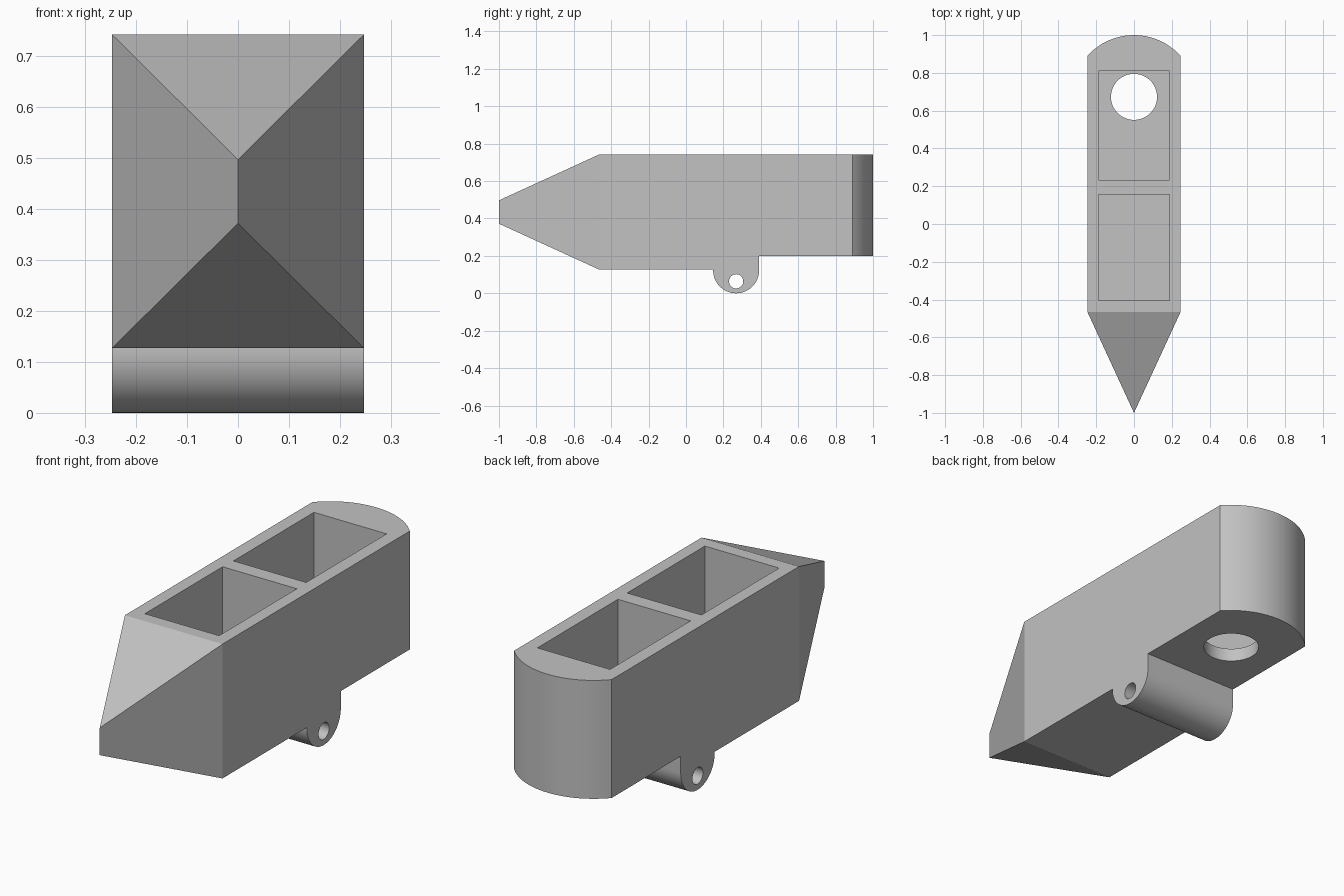
import bpy
import math
from mathutils import Matrix, Vector
import bmesh

default = bpy.data.objects.get("Cube")
if default:
    bpy.data.objects.remove(default, do_unlink=True)

grey = bpy.data.materials.new("plain grey")
grey.use_nodes = True
colour = (0.54, 0.54, 0.54, 1)
grey.diffuse_color = colour
grey.node_tree.nodes["Principled BSDF"].inputs["Base Color"].default_value = colour

HALF_W, TOP, WALL = 0.247, 0.742, 0.062
FRONT_BOTTOM, REAR_BOTTOM = 0.127, 0.2
SHOULDER, REAR_EDGE = -0.465, 0.89


def arc(cx, cy, radius, start, end, steps):
    """Points on an arc, angles in radians."""
    return [(cx + radius * math.cos(start + (end - start) * i / steps),
             cy + radius * math.sin(start + (end - start) * i / steps))
            for i in range(steps + 1)]


def prism(name, outline, low, high, axis="z"):
    """Extrude an (x, y) outline along z, or a (y, z) outline along x."""
    bm = bmesh.new()
    place = (lambda p: (p[0], p[1], low)) if axis == "z" else (lambda p: (low, p[0], p[1]))
    face = bm.faces.new([bm.verts.new(place(p)) for p in outline])
    moved = bmesh.ops.extrude_face_region(bm, geom=[face])["geom"]
    step = Vector((0, 0, high - low)) if axis == "z" else Vector((high - low, 0, 0))
    bmesh.ops.translate(bm, vec=step, verts=[g for g in moved if isinstance(g, bmesh.types.BMVert)])
    bmesh.ops.recalc_face_normals(bm, faces=bm.faces)
    mesh = bpy.data.meshes.new(name)
    bm.to_mesh(mesh)
    bm.free()
    mesh.materials.append(grey)
    obj = bpy.data.objects.new(name, mesh)
    bpy.context.collection.objects.link(obj)
    return obj


def cut(target, cutter, operation="DIFFERENCE"):
    """Apply a boolean and remove its cutter."""
    mod = target.modifiers.new(cutter.name, "BOOLEAN")
    mod.object, mod.operation, mod.solver = cutter, operation, "EXACT"
    cutter.hide_render = True
    bpy.context.view_layer.objects.active = target
    bpy.ops.object.modifier_apply(modifier=mod.name)
    bpy.data.objects.remove(cutter, do_unlink=True)


def rectangle(x, y0, y1):
    return [(-x, y0), (x, y0), (x, y1), (-x, y1)]


# Side outline: wedge nose, stepped underside and rounded hinge lug
lug_y, lug_r = 0.268, 0.123
side = [(-1.0, 0.497), (-1.0, 0.372), (SHOULDER, FRONT_BOTTOM), (lug_y - lug_r, FRONT_BOTTOM)]
side += arc(lug_y, lug_r, lug_r, math.pi, 2 * math.pi, 32)
side += [(lug_y + lug_r, REAR_BOTTOM), (1.2, REAR_BOTTOM), (1.2, TOP), (SHOULDER, TOP)]
body = prism("body", side, -0.5, 0.5, "x")

# Plan outline: pointed nose and bowed rear
bulge = 1 - REAR_EDGE
rear_r = (HALF_W ** 2 + bulge ** 2) / (2 * bulge)
half = math.asin(HALF_W / rear_r)
plan = [(0, -1.0), (HALF_W, SHOULDER)]
plan += arc(0, 1 - rear_r, rear_r, math.pi / 2 - half, math.pi / 2 + half, 32)
plan += [(-HALF_W, SHOULDER)]
cut(body, prism("plan_shape", plan, -0.5, 1.5), "INTERSECT")

# Two open pockets
cut(body, prism("front_pocket", rectangle(0.188, -0.405, 0.157), FRONT_BOTTOM + WALL, 1))
cut(body, prism("rear_pocket", rectangle(0.184, 0.23, 0.812), REAR_BOTTOM + WALL, 1))

# Round hole in the rear floor, and the hinge pin bore
cut(body, prism("floor_hole", arc(0, 0.673, 0.122, 0, 2 * math.pi, 48)[:-1], 0, 0.5))
cut(body, prism("pin_bore", arc(lug_y, 0.064, 0.038, 0, 2 * math.pi, 32)[:-1], -0.6, 0.6, "x"))

# Smooth the curves, keep edges sharp
bpy.ops.object.select_all(action="DESELECT")
body.select_set(True)
bpy.context.view_layer.objects.active = body
bpy.ops.object.shade_smooth_by_angle(angle=math.radians(20))
